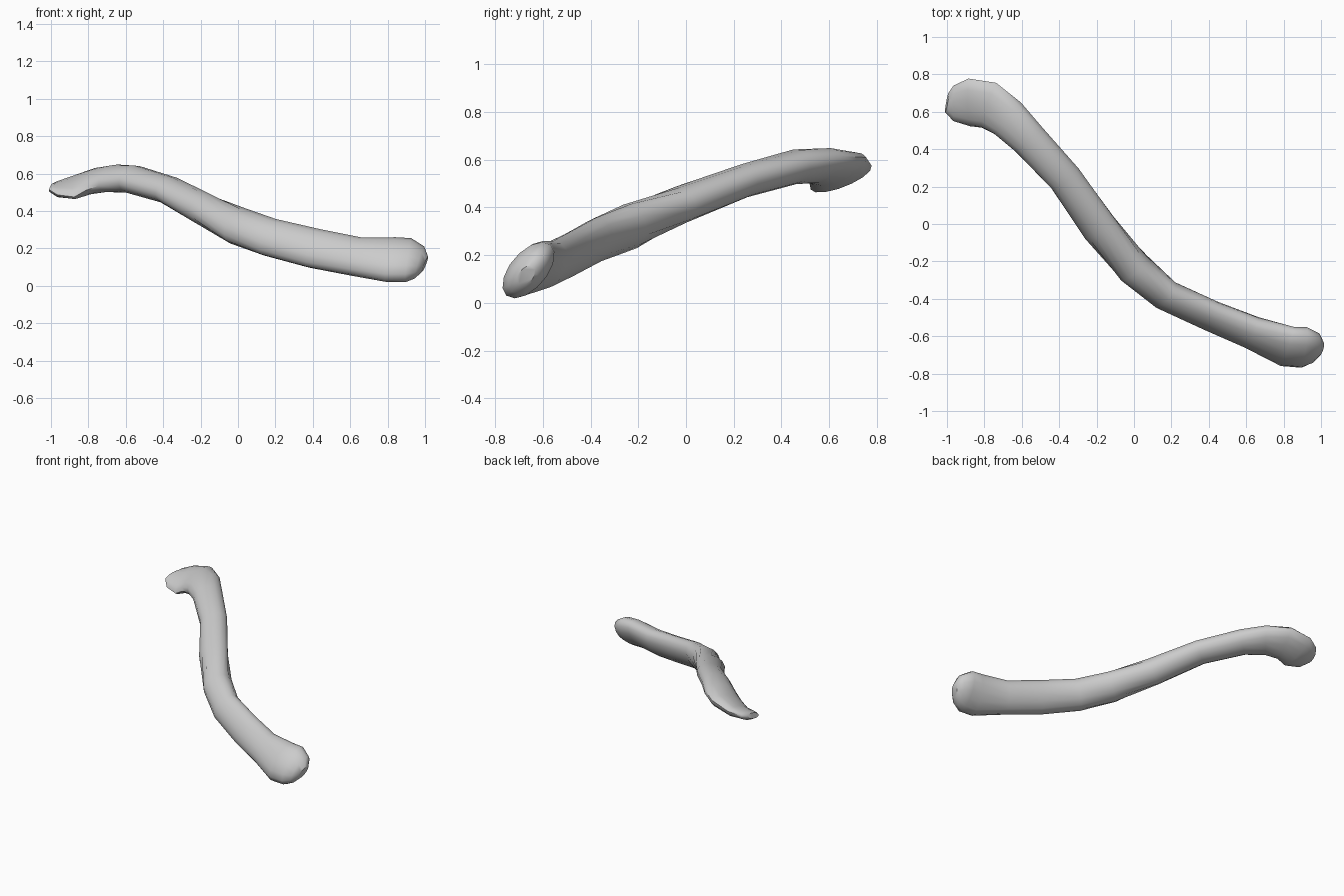
import bpy, bmesh, math
from mathutils import Vector

cube = bpy.data.objects.get("Cube")
if cube:
    bpy.data.objects.remove(cube, do_unlink=True)

SIDES = 14
UP = Vector((0, 0, 1))

# Cross-sections along the shaft: x, y, z, long radius, short radius, roll in degrees
SECTIONS = [
    (-1.0, .65, .525, .055, .02, 12),
    (-.965, .645, .517, .10, .032, 18),
    (-.88, .65, .525, .137, .042, 22),
    (-.775, .635, .56, .135, .055, 22),
    (-.675, .565, .575, .117, .066, 20),
    (-.565, .455, .57, .10, .072, 15),
    (-.37, .245, .512, .093, .07, 15),
    (-.185, -.02, .412, .10, .078, 20),
    (0, -.235, .32, .105, .09, 50),
    (.17, -.38, .26, .108, .075, 60),
    (.41, -.49, .20, .115, .07, 60),
    (.63, -.58, .157, .115, .075, 55),
    (.82, -.655, .14, .145, .075, 49),
    (.91, -.66, .137, .142, .077, 49),
    (.97, -.665, .125, .105, .06, 49),
    (1.0, -.67, .115, .05, .03, 49),
]


def add_ring(bm, index):
    """Rolled oval set square to the path."""
    x, y, z, a, b, roll = SECTIONS[index]
    before = Vector(SECTIONS[max(index - 1, 0)][:3])
    after = Vector(SECTIONS[min(index + 1, len(SECTIONS) - 1)][:3])
    along = (after - before).normalized()
    side = UP.cross(along).normalized()
    rise = along.cross(side)
    r = math.radians(roll)
    u = side * math.cos(r) + rise * math.sin(r)
    v = rise * math.cos(r) - side * math.sin(r)
    ring = []
    for i in range(SIDES):
        t = math.tau * i / SIDES
        ring.append(bm.verts.new(Vector((x, y, z)) + u * a * math.cos(t) + v * b * math.sin(t)))
    return ring


# Bone: rings bridged into one closed shaft with flared ends
bm = bmesh.new()
rings = [add_ring(bm, i) for i in range(len(SECTIONS))]
for one, two in zip(rings, rings[1:]):
    for i in range(SIDES):
        j = (i + 1) % SIDES
        bm.faces.new((one[i], one[j], two[j], two[i]))
bm.faces.new(rings[0])
bm.faces.new(rings[-1])
bmesh.ops.recalc_face_normals(bm, faces=bm.faces)
mesh = bpy.data.meshes.new("collar_bone")
bm.to_mesh(mesh)
bm.free()
bone = bpy.data.objects.new("collar_bone", mesh)
bpy.context.collection.objects.link(bone)

# Plain grey surface
grey = bpy.data.materials.new("bone_grey")
grey.use_nodes = True
colour = (.6, .6, .6, 1)
grey.diffuse_color = colour
grey.node_tree.nodes["Principled BSDF"].inputs["Base Color"].default_value = colour
mesh.materials.append(grey)

# Smooth shading with crisp end rims
bpy.ops.object.select_all(action='DESELECT')
bone.select_set(True)
bpy.context.view_layer.objects.active = bone
bpy.ops.object.shade_smooth_by_angle(angle=math.radians(45))
